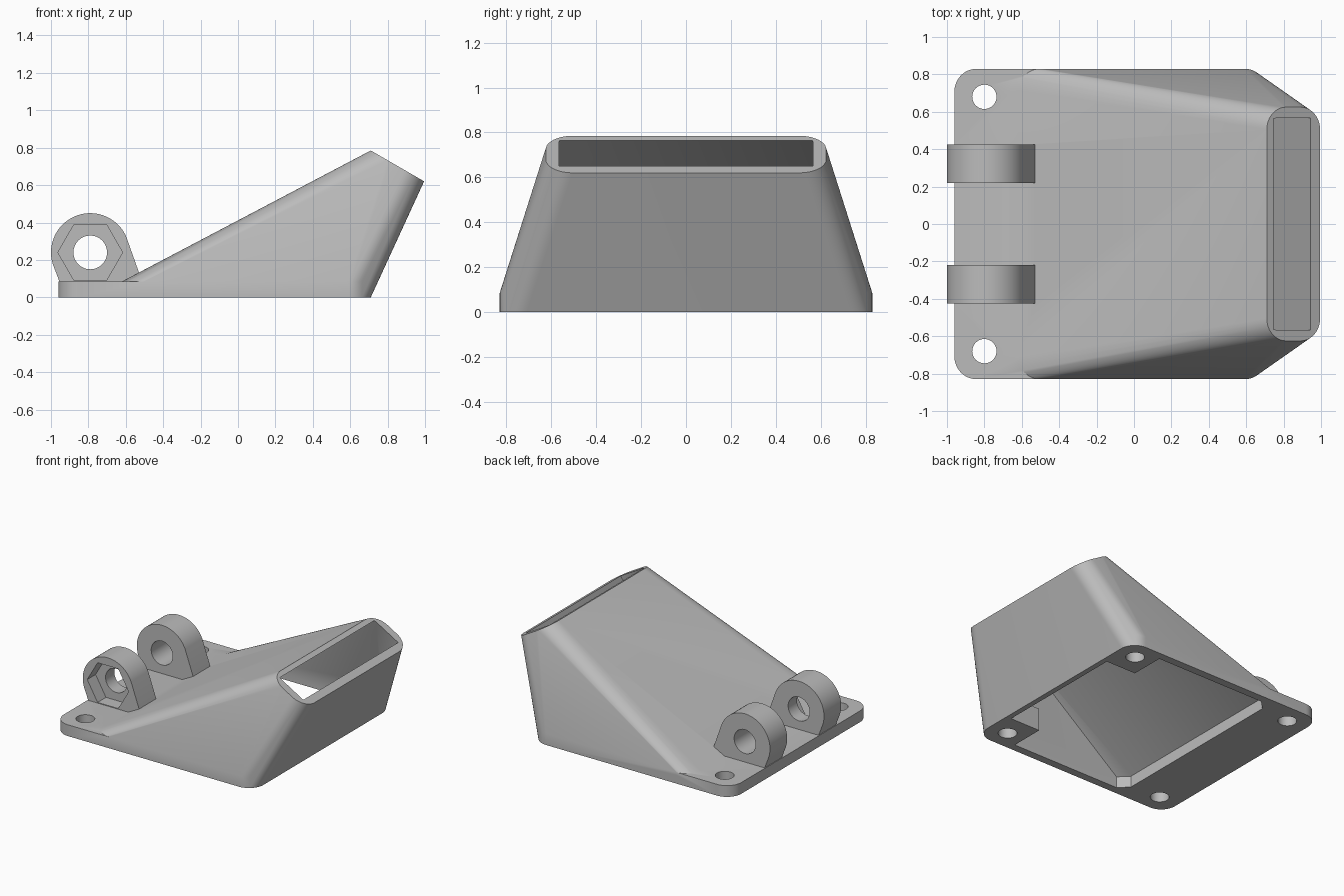
import bpy, bmesh, math
from mathutils import Vector

if "Cube" in bpy.data.objects:
    bpy.data.objects.remove(bpy.data.objects["Cube"], do_unlink=True)

grey = bpy.data.materials.new("plain_grey")
grey.use_nodes = True
COLOUR = (0.5, 0.5, 0.5, 1)
grey.diffuse_color = COLOUR
grey.node_tree.nodes["Principled BSDF"].inputs["Base Color"].default_value = COLOUR


def finish(bm, name):
    bmesh.ops.recalc_face_normals(bm, faces=bm.faces)
    mesh = bpy.data.meshes.new(name)
    bm.to_mesh(mesh)
    bm.free()
    mesh.materials.append(grey)
    ob = bpy.data.objects.new(name, mesh)
    bpy.context.collection.objects.link(ob)
    return ob


def hull(name, points):
    bm = bmesh.new()
    for p in points:
        bm.verts.new(p)
    res = bmesh.ops.convex_hull(bm, input=bm.verts)
    junk = {g for g in res["geom_interior"] + res["geom_unused"]
            if isinstance(g, bmesh.types.BMVert)}
    bmesh.ops.delete(bm, geom=list(junk), context="VERTS")
    bmesh.ops.dissolve_limit(bm, angle_limit=0.002, verts=bm.verts, edges=bm.edges)
    return finish(bm, name)


def prism(name, outline, axis):
    """Extrude a closed outline along a vector."""
    bm = bmesh.new()
    face = bm.faces.new([bm.verts.new(p) for p in outline])
    moved = bmesh.ops.extrude_face_region(bm, geom=[face])["geom"]
    bmesh.ops.translate(bm, vec=axis,
                        verts=[v for v in moved if isinstance(v, bmesh.types.BMVert)])
    return finish(bm, name)


def circle(cx, cy, r, n=48):
    return [(cx + r * math.cos(math.tau * i / n), cy + r * math.sin(math.tau * i / n))
            for i in range(n)]


def rounded(x0, x1, y, r, n=12):
    """Rounded rectangle, symmetric about y = 0."""
    pts = []
    for k, (cx, cy) in enumerate([(x1 - r, y - r), (x0 + r, y - r),
                                  (x0 + r, r - y), (x1 - r, r - y)]):
        for i in range(n + 1):
            a = math.pi / 2 * (k + i / n)
            pts.append((cx + r * math.cos(a), cy + r * math.sin(a)))
    return pts


def flat(pts, z):
    return [(x, y, z) for x, y in pts]


def boolean(target, tool, operation):
    mod = target.modifiers.new(operation, "BOOLEAN")
    mod.operation, mod.object, mod.solver = operation, tool, "EXACT"
    bpy.context.view_layer.objects.active = target
    bpy.ops.object.modifier_apply(modifier=mod.name)
    bpy.data.objects.remove(tool, do_unlink=True)


# Tilted mouth plane
RIM = Vector((0.71, 0, 0.785))
ALONG = Vector((0.285, 0, -0.165))
LENGTH = ALONG.length
ALONG.normalize()
OUT = Vector((-ALONG.z, 0, ALONG.x))


def tilted(pts, lift=0.0):
    return [RIM + ALONG * u + Vector((0, v, 0)) + OUT * lift for u, v in pts]


# Flange plate and lofted hood
PLATE = 0.085
body = prism("hood_body", flat(rounded(-0.96, 0.71, 0.83, 0.12), 0), (0, 0, PLATE))
foot = rounded(-0.62, 0.71, 0.83, 0.12)
hood = hull("hood", flat(foot, 0) + flat(foot, PLATE)
            + tilted(rounded(0, LENGTH, 0.625, 0.12)))
boolean(body, hood, "UNION")

# Hinge lugs
LUG_X, LUG_Z = -0.79, 0.24
arc = [math.radians(23 + 174 * i / 32) for i in range(33)]
profile = [(LUG_X + 0.21 * math.cos(a), LUG_Z + 0.21 * math.sin(a)) for a in arc]
profile += [(-0.955, PLATE), (-0.945, 0.05), (-0.6, 0.05), (-0.525, 0.12)]
for y in (-0.425, 0.22):
    boolean(body, prism("hinge_lug", [(x, y, z) for x, z in profile], (0, 0.205, 0)), "UNION")

# Hollow inside, leaving a boss in each far corner
mouth = [(u, v) for u in (0.053, LENGTH - 0.063) for v in (-0.56, 0.56)]
floor = [(x, s * y) for s in (-1, 1) for x, y in ((0.65, 0.77), (-0.49, 0.77), (-0.56, 0.70))]
cavity = hull("cavity", flat(floor, -0.05) + flat(floor, PLATE)
              + tilted(mouth) + tilted(mouth, 0.02))
for s in (-1, 1):
    block = [(0.42, s * 0.51), (0.9, s * 0.51), (0.9, s), (0.42, s)]
    boolean(cavity, prism("boss", flat(block, -0.1), (0, 0, 0.27)), "DIFFERENCE")
boolean(body, cavity, "DIFFERENCE")

# Screw holes: through the flange, blind in the bosses
for x, depth in ((-0.80, 0.3), (0.56, 0.17)):
    for y in (-0.68, 0.68):
        boolean(body, prism("screw_hole", flat(circle(x, y, 0.065, 32), -0.05),
                            (0, 0, depth)), "DIFFERENCE")

# Hinge pin bore and hexagonal nut pocket
for r, n, length in ((0.09, 48, 1.2), (0.173, 6, 0.175)):
    ring = [(x, -0.5, z) for x, z in circle(LUG_X, LUG_Z, r, n)]
    boolean(body, prism("pin_bore", ring, (0, length, 0)), "DIFFERENCE")

bpy.ops.object.select_all(action="DESELECT")
body.select_set(True)
bpy.context.view_layer.objects.active = body
bpy.ops.object.shade_smooth_by_angle(angle=math.radians(30))
